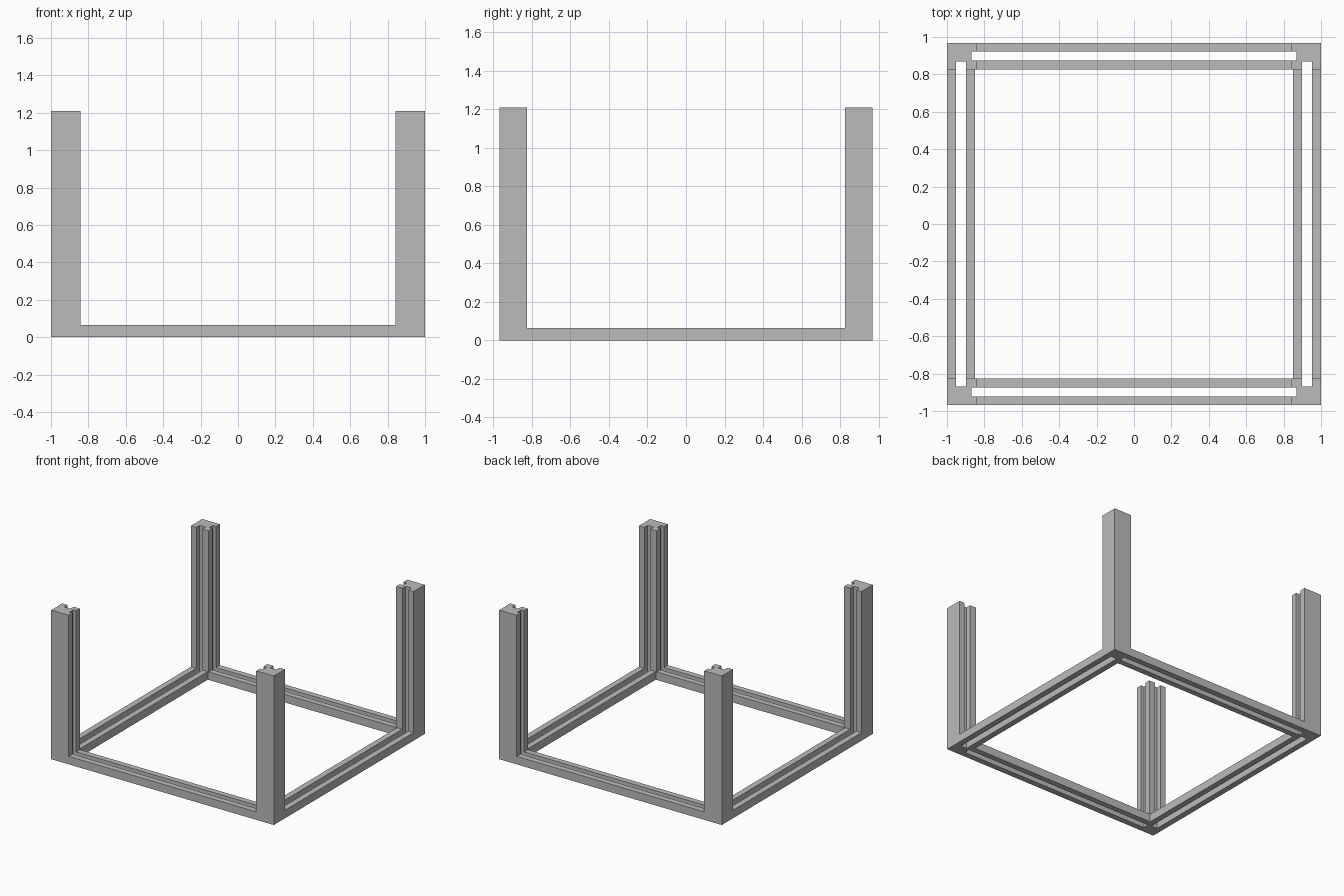
import bpy
import bmesh

cube = bpy.data.objects.get("Cube")
if cube:
    bpy.data.objects.remove(cube, do_unlink=True)

# Single grey finish
grey = bpy.data.materials.new("plain grey")
grey.use_nodes = True
colour = (0.5, 0.5, 0.5, 1)
grey.diffuse_color = colour
grey.node_tree.nodes["Principled BSDF"].inputs["Base Color"].default_value = colour

POST_TOP = 1.21
RAIL_TOP = 0.065


def extrude(name, outline, height):
    """Raise a flat outline from the floor to the given height."""
    bm = bmesh.new()
    face = bm.faces.new([bm.verts.new((x, y, 0)) for x, y in outline])
    raised = bmesh.ops.extrude_face_region(bm, geom=[face])["geom"]
    top = [v for v in raised if isinstance(v, bmesh.types.BMVert)]
    bmesh.ops.translate(bm, verts=top, vec=(0, 0, height))
    bmesh.ops.recalc_face_normals(bm, faces=bm.faces)
    mesh = bpy.data.meshes.new(name)
    bm.to_mesh(mesh)
    bm.free()
    mesh.materials.append(grey)
    obj = bpy.data.objects.new(name, mesh)
    bpy.context.collection.objects.link(obj)
    return obj


def rail(name, x0, x1, y0, y1):
    extrude(name, [(x0, y0), (x1, y0), (x1, y1), (x0, y1)], RAIL_TOP)


# Corner posts: outer angle, core and inner block, with a slot on each inward side
X_OUT, X_SLOT_OUT, X_SLOT_IN, X_SLOT_END, X_END = 1, 0.952, 0.898, 0.869, 0.842
Y_OUT, Y_SLOT_OUT, Y_SLOT_IN, Y_SLOT_END, Y_END = 0.969, 0.921, 0.873, 0.868, 0.826
X_OPEN = 0.85

post = [
    (X_OUT, Y_OUT), (X_END, Y_OUT), (X_END, Y_SLOT_OUT), (X_SLOT_END, Y_SLOT_OUT),
    (X_SLOT_END, Y_SLOT_IN), (X_END, Y_SLOT_IN), (X_END, Y_END), (X_SLOT_IN, Y_END),
    (X_SLOT_IN, Y_SLOT_END), (X_SLOT_OUT, Y_SLOT_END), (X_SLOT_OUT, Y_END), (X_OUT, Y_END),
]

for end, sy in (("front", -1), ("back", 1)):
    for side, sx in (("right", -1), ("left", 1)):
        extrude(f"{end}_{side}_post", [(x * sx, y * sy) for x, y in post], POST_TOP)

# Paired rails along the front and back
for end, s in (("front", -1), ("back", 1)):
    rail(f"{end}_outer_rail", -X_END, X_END, s * Y_SLOT_OUT, s * Y_OUT)
    rail(f"{end}_inner_rail", -X_END, X_END, s * Y_END, s * Y_SLOT_IN)

# Paired rails along the two sides
for side, s in (("right", -1), ("left", 1)):
    rail(f"{side}_outer_rail", s * X_SLOT_OUT, s * X_OUT, -Y_END, Y_END)
    rail(f"{side}_inner_rail", s * X_OPEN, s * X_SLOT_IN, -Y_END, Y_END)
